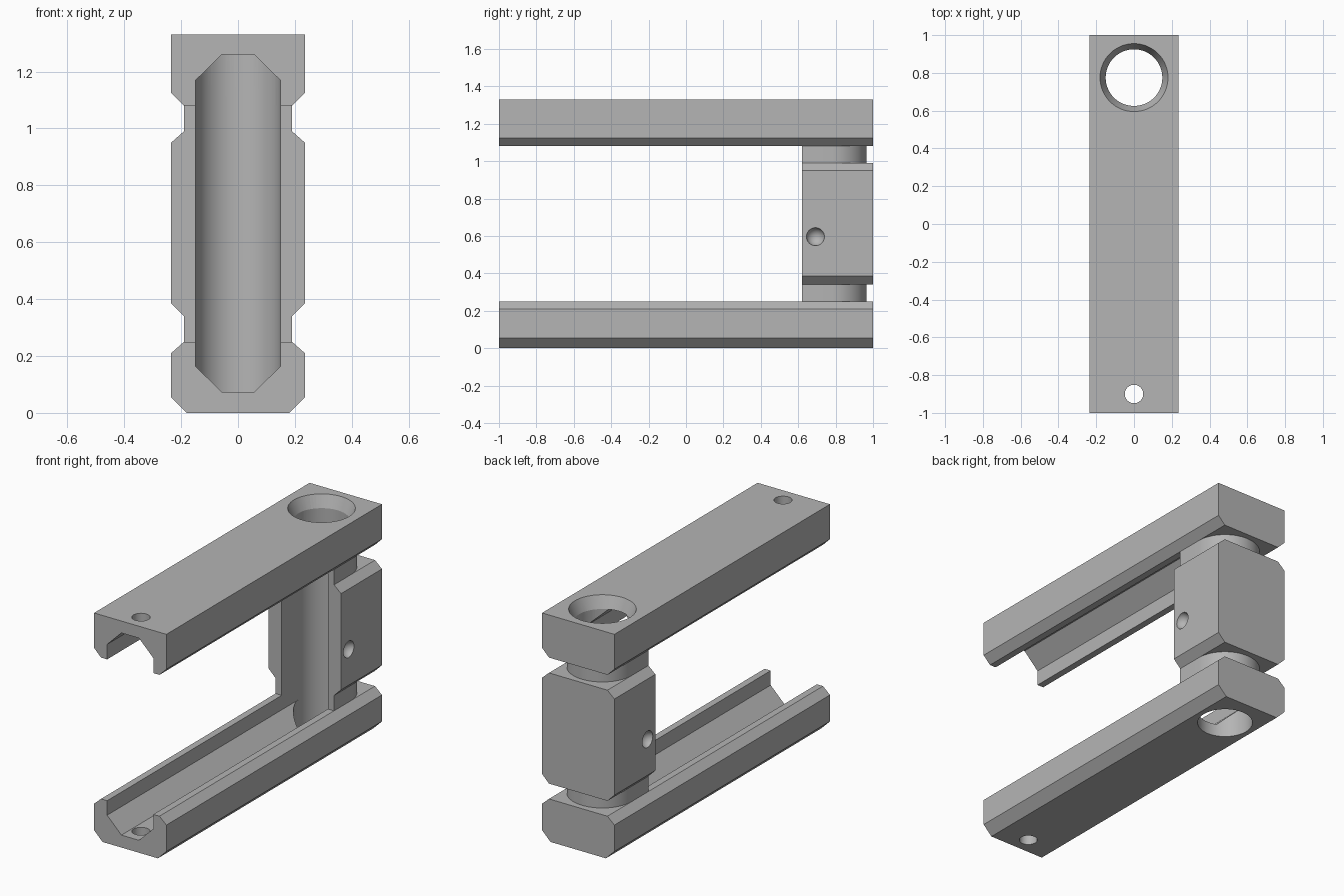
import bpy, bmesh, math
from mathutils import Matrix, Vector

if "Cube" in bpy.data.objects:
    bpy.data.objects.remove(bpy.data.objects["Cube"], do_unlink=True)

grey = bpy.data.materials.new("plain grey")
grey.use_nodes = True
colour = (0.46, 0.46, 0.46, 1)
grey.diffuse_color = colour
grey.node_tree.nodes["Principled BSDF"].inputs["Base Color"].default_value = colour

HALF, LIP, SLOT, FLAT = 0.235, 0.19, 0.15, 0.057
BORE_Y = 0.775
POST_FRONT = 0.62


def make(name, bm):
    bmesh.ops.recalc_face_normals(bm, faces=bm.faces)
    mesh = bpy.data.meshes.new(name)
    bm.to_mesh(mesh)
    bm.free()
    mesh.materials.append(grey)
    obj = bpy.data.objects.new(name, mesh)
    bpy.context.collection.objects.link(obj)
    return obj


def prism(name, points, start, end, axis):
    """Extrude a closed outline along y (outline in x, z) or z (outline in x, y)."""
    bm = bmesh.new()
    place = (lambda a, b: (a, start, b)) if axis == "y" else (lambda a, b: (a, b, start))
    face = bm.faces.new([bm.verts.new(place(a, b)) for a, b in points])
    shift = Vector((0, end - start, 0)) if axis == "y" else Vector((0, 0, end - start))
    new = bmesh.ops.extrude_face_region(bm, geom=[face])["geom"]
    bmesh.ops.translate(bm, vec=shift, verts=[v for v in new if isinstance(v, bmesh.types.BMVert)])
    return make(name, bm)


def mirrored(right):
    """Close a right-hand outline by mirroring it across x = 0."""
    return right + [(-x, z) for x, z in reversed(right)]


def cone(name, y, low, high, r_low, r_high, sides=64):
    bm = bmesh.new()
    bmesh.ops.create_cone(bm, cap_ends=True, segments=sides, radius1=r_low, radius2=r_high,
                          depth=high - low, matrix=Matrix.Translation((0, y, (low + high) / 2)))
    return make(name, bm)


def ball(name, x):
    bm = bmesh.new()
    bmesh.ops.create_uvsphere(bm, u_segments=32, v_segments=16, radius=0.049,
                              matrix=Matrix.Translation((x, 0.692, 0.596)))
    return make(name, bm)


# Arms, block and necks as solid outlines
lower_arm = prism("lower_arm", mirrored([(0.18, 0), (HALF, 0.055), (HALF, 0.21), (LIP, 0.25)]), -1, 1, "y")
upper_arm = prism("upper_arm", mirrored([(LIP, 1.08), (HALF, 1.125), (HALF, 1.33)]), -1, 1, "y")
block = prism("post_block", mirrored([(LIP, 0.34), (HALF, 0.385), (HALF, 0.95), (LIP, 0.99)]),
              POST_FRONT, 1, "y")
arc = [(LIP * math.cos(i * math.pi / 32), BORE_Y + LIP * math.sin(i * math.pi / 32)) for i in range(33)]
neck_outline = [(LIP, POST_FRONT)] + arc + [(-LIP, POST_FRONT)]
lower_neck = prism("lower_neck", neck_outline, 0.25, 0.34, "z")
upper_neck = prism("upper_neck", neck_outline, 0.99, 1.08, "z")

# Cutters: long slot, vertical bore, countersink, pin hole, side dimples
slot = prism("slot_cutter", mirrored([(FLAT, 0.073), (SLOT, 0.165), (SLOT, 1.168), (FLAT, 1.26)]),
             -1.1, BORE_Y, "y")
bore = cone("bore_cutter", BORE_Y, -0.1, 1.43, SLOT, SLOT)
sink = cone("countersink_cutter", BORE_Y, 1.25, 1.34, 0.1457, 0.1843)
pin = cone("pin_cutter", -0.9, -0.1, 1.43, 0.049, 0.049, 32)
dimples = [ball("dimple_cutter", side * (HALF + 0.008)) for side in (-1, 1)]

cuts = {
    lower_arm: [slot, bore, pin],
    upper_arm: [slot, bore, sink, pin],
    block: [slot, bore] + dimples,
    lower_neck: [slot, bore],
    upper_neck: [slot, bore],
}
for part, cutters in cuts.items():
    bpy.ops.object.select_all(action="DESELECT")
    part.select_set(True)
    bpy.context.view_layer.objects.active = part
    for cutter in cutters:
        mod = part.modifiers.new("cut", "BOOLEAN")
        mod.operation, mod.solver, mod.object = "DIFFERENCE", "EXACT", cutter
        bpy.ops.object.modifier_apply(modifier=mod.name)
    bpy.ops.object.shade_smooth_by_angle(angle=math.radians(20))

for cutter in [slot, bore, sink, pin] + dimples:
    bpy.data.objects.remove(cutter, do_unlink=True)
